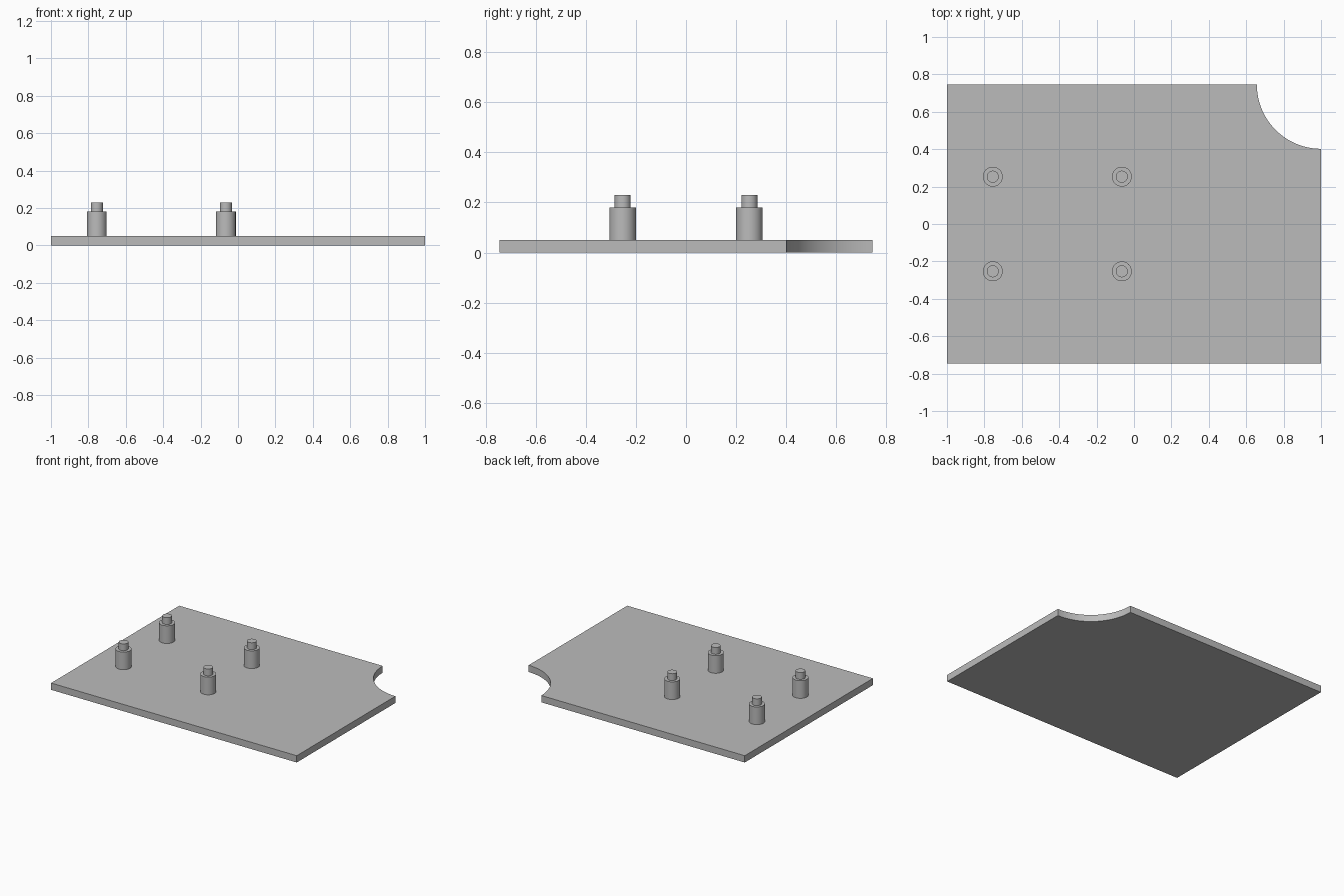
import bpy
import math

cube = bpy.data.objects.get("Cube")
if cube:
    bpy.data.objects.remove(cube, do_unlink=True)

grey = bpy.data.materials.new("plain_grey")
grey.use_nodes = True
colour = (0.5, 0.5, 0.5, 1)
grey.diffuse_color = colour
grey.node_tree.nodes["Principled BSDF"].inputs["Base Color"].default_value = colour

HALF_X, HALF_Y, THICK = 1.0, 0.745, 0.05
NOTCH = 0.343


def make_object(name, verts, faces):
    mesh = bpy.data.meshes.new(name)
    mesh.from_pydata(verts, [], faces)
    mesh.materials.append(grey)
    obj = bpy.data.objects.new(name, mesh)
    bpy.context.collection.objects.link(obj)
    return obj


def smooth(obj):
    bpy.ops.object.select_all(action="DESELECT")
    obj.select_set(True)
    bpy.context.view_layer.objects.active = obj
    bpy.ops.object.shade_smooth_by_angle(angle=math.radians(30))


# Base plate: rectangle with a concave quarter-circle cut from the back left corner
outline = [(-HALF_X, HALF_Y), (-HALF_X, -HALF_Y), (HALF_X, -HALF_Y)]
STEPS = 32
for i in range(STEPS + 1):
    a = -math.pi / 2 * (1 + i / STEPS)
    outline.append((HALF_X + NOTCH * math.cos(a), HALF_Y + NOTCH * math.sin(a)))
n = len(outline)
verts = [(x, y, z) for z in (0, THICK) for x, y in outline]
faces = [tuple(reversed(range(n))), tuple(range(n, 2 * n))]
faces += [(i, (i + 1) % n, n + (i + 1) % n, n + i) for i in range(n)]
smooth(make_object("base_plate", verts, faces))


# Stepped standoff: a wide post with a narrower pin on top
def standoff(name, x, y, sides=48):
    profile = [(0.053, THICK), (0.053, 0.18), (0.032, 0.18), (0.032, 0.23)]
    verts = [(x + r * math.cos(2 * math.pi * i / sides),
              y + r * math.sin(2 * math.pi * i / sides), z)
             for r, z in profile for i in range(sides)]
    faces = []
    for ring in range(len(profile) - 1):
        lo, hi = ring * sides, (ring + 1) * sides
        for i in range(sides):
            j = (i + 1) % sides
            faces.append((lo + i, lo + j, hi + j, hi + i))
    last = (len(profile) - 1) * sides
    faces.append(tuple(range(last, last + sides)))
    faces.append(tuple(reversed(range(sides))))
    smooth(make_object(name, verts, faces))


for side, x in (("right", -0.755), ("middle", -0.065)):
    for end, y in (("front", -0.253), ("back", 0.253)):
        standoff(f"{end}_{side}_standoff", x, y)
